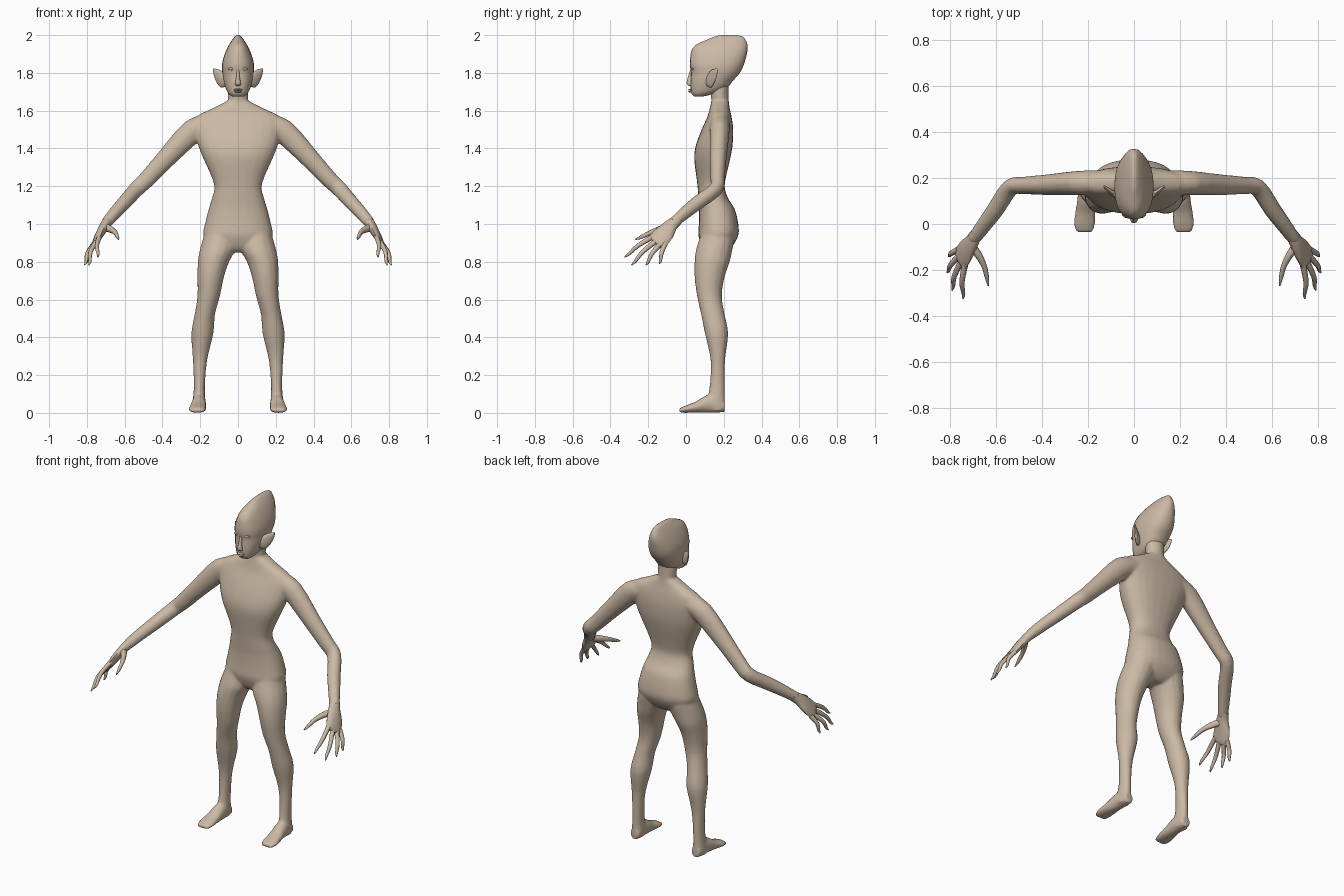
import bpy, bmesh, math
from mathutils import Vector

skin = bpy.data.materials.new("tan_skin")
skin.diffuse_color = (0.60, 0.485, 0.375, 1)


def spline(rows, steps):
    """Smoothly interpolate rows of numbers (Catmull-Rom)."""
    out = []
    for i in range(len(rows) - 1):
        a, b = rows[max(i - 1, 0)], rows[i]
        c, d = rows[i + 1], rows[min(i + 2, len(rows) - 1)]
        for s in range(steps):
            t = s / steps
            out.append([0.5 * (2 * q + (r - p) * t + (2 * p - 5 * q + 4 * r - w) * t * t
                               + (3 * q - p - 3 * r + w) * t ** 3)
                        for p, q, r, w in zip(a, b, c, d)])
    return out + [list(rows[-1])]


def loft(bm, rows, across, axis=None, side=1, sides=16, power=2.0, steps=3):
    """Skin closed rings given as x, y, z, radius along across, other radius."""
    rows = spline(rows, steps)
    pts = [Vector(r[:3]) for r in rows]
    rings = []
    for i, r in enumerate(rows):
        t = Vector(axis) if axis else pts[min(i + 1, len(pts) - 1)] - pts[max(i - 1, 0)]
        t.normalize()
        u = Vector(across)
        u = (u - t * u.dot(t)).normalized()
        v = t.cross(u)
        ring = []
        for k in range(sides):
            a = 2 * math.pi * k / sides
            c, s = math.cos(a), math.sin(a)
            p = (pts[i] + u * r[3] * math.copysign(abs(c) ** (2 / power), c)
                 + v * r[4] * math.copysign(abs(s) ** (2 / power), s))
            ring.append(bm.verts.new((p.x * side, p.y, p.z)))
        rings.append(ring)
    for a, b in zip(rings, rings[1:]):
        for k in range(sides):
            j = (k + 1) % sides
            bm.faces.new((a[k], a[j], b[j], b[k]))
    bm.faces.new(rings[0])
    bm.faces.new(rings[-1])


def upright(rows):
    """z, front y, back y, left x, right x  ->  loft rows."""
    return [((l + r) / 2, (f + b) / 2, z, (r - l) / 2, (b - f) / 2) for z, f, b, l, r in rows]


def finish(bm, name, fuse=False):
    bmesh.ops.recalc_face_normals(bm, faces=bm.faces)
    me = bpy.data.meshes.new(name)
    bm.to_mesh(me)
    bm.free()
    me.materials.append(skin)
    ob = bpy.data.objects.new(name, me)
    bpy.context.collection.objects.link(ob)
    bpy.ops.object.select_all(action='DESELECT')
    ob.select_set(True)
    bpy.context.view_layer.objects.active = ob
    if fuse:  # weld overlapping volumes into one soft skin
        m = ob.modifiers.new("fuse", 'REMESH')
        m.mode, m.voxel_size = 'VOXEL', 0.007
        m = ob.modifiers.new("soften", 'SMOOTH')
        m.factor, m.iterations = 0.5, 8
        m = ob.modifiers.new("thin", 'DECIMATE')
        m.ratio = 0.2
        for m in list(ob.modifiers):
            bpy.ops.object.modifier_apply(modifier=m.name)
    bpy.ops.object.shade_smooth_by_angle(angle=math.radians(60))
    return ob


X, Y, Z = (1, 0, 0), (0, 1, 0), (0, 0, 1)

# Body: torso, neck, legs, feet and arms
body = bmesh.new()
torso = [(0.85, .11, .21, .05), (0.88, .085, .245, .14), (0.94, .065, .277, .183),
         (1.0, .068, .277, .175), (1.08, .07, .258, .155), (1.13, .066, .226, .14),
         (1.19, .062, .205, .125), (1.25, .055, .212, .14), (1.35, .043, .235, .185),
         (1.42, .053, .247, .212), (1.5, .083, .25, .23), (1.565, .112, .242, .225),
         (1.61, .125, .232, .14), (1.65, .135, .226, .06)]
loft(body, upright([(z, f, b, -w, w) for z, f, b, w in torso]), X, Z, sides=24, power=2.3)
loft(body, [(0, .19, 1.54, .05, .05), (0, .182, 1.63, .05, .047), (0, .178, 1.69, .055, .047),
            (0, .175, 1.76, .055, .05)], X, Z)
leg = upright([(.98, .09, .24, .02, .168), (.92, .07, .255, .01, .186), (.86, .052, .245, .015, .203),
               (.8, .045, .232, .047, .213), (.72, .045, .205, .074, .215), (.62, .058, .19, .095, .215),
               (.52, .08, .205, .122, .23), (.42, .1, .224, .13, .247), (.28, .13, .207, .163, .239),
               (.14, .125, .206, .175, .234), (.06, .11, .206, .172, .24), (.01, .12, .2, .175, .24)])
foot = [(.205, .205, .033, .028, .03), (.206, .15, .05, .036, .05), (.208, .1, .045, .039, .045),
        (.212, .05, .03, .044, .029), (.215, .0, .02, .047, .02), (.215, -.035, .013, .036, .012)]
arm = [(.15, .178, 1.53, .055, .05), (.24, .178, 1.492, .053, .064), (.38, .17, 1.348, .045, .052),
       (.48, .167, 1.24, .038, .045), (.537, .158, 1.185, .037, .042), (.60, .065, 1.115, .038, .038),
       (.655, -.01, 1.055, .033, .034), (.697, -.068, 1.005, .028, .03)]
for s in (1, -1):
    loft(body, leg, X, Z, s)
    loft(body, foot, X, Y, s)
    loft(body, arm, Y, None, s)
finish(body, "body", fuse=True)

# Hands: flat palm, four fingers and a thumb
fingers = [((.732, -.17, .935), (.742, -.325, .825)), ((.752, -.165, .905), (.79, -.288, .783)),
           ((.762, -.14, .89), (.812, -.212, .783)), ((.762, -.11, .895), (.806, -.14, .79))]
for s, label in ((1, "left"), (-1, "right")):
    hand = bmesh.new()
    loft(hand, [(.685, -.045, 1.02, .028, .027), (.705, -.08, .992, .037, .026),
                (.73, -.115, .95, .053, .022), (.75, -.15, .91, .054, .016),
                (.755, -.162, .898, .045, .01)], (-.03, -.075, .04), None, s, 12)
    for base, tip in fingers:
        b, t = Vector(base), Vector(tip)
        m = b.lerp(t, .5) + Vector((.01, -.003, .008))
        loft(hand, [(*b, .014, .014), (*m, .0115, .0115), (*b.lerp(t, .85), .008, .008),
                    (*t, .003, .003)], X, None, s, 8)
    loft(hand, [(.71, -.09, .985, .022, .02), (.675, -.135, .972, .019, .016),
                (.65, -.185, .955, .013, .012), (.638, -.235, .932, .010, .009),
                (.632, -.268, .918, .003, .003)], Z, None, s, 8)
    finish(hand, label + "_hand")

# Head: tall skull swept back, with nose and lips
head = bmesh.new()
skull = [(1.675, .045, .09, .03), (1.69, .03, .15, .05), (1.72, .024, .215, .066),
         (1.76, .024, .25, .077), (1.80, .026, .285, .083), (1.84, .02, .305, .085),
         (1.88, .022, .317, .077), (1.92, .03, .326, .062), (1.95, .055, .325, .047),
         (1.975, .11, .315, .031), (1.992, .15, .30, .017), (2.0, .19, .265, .006)]
loft(head, upright([(z, f, b, -w, w) for z, f, b, w in skull]), X, Z, sides=24, power=2.3)
loft(head, [(0, .03, 1.815, .007, .008), (0, .022, 1.78, .009, .012), (0, .018, 1.75, .014, .015),
            (0, .02, 1.738, .016, .014), (0, .027, 1.73, .01, .006)], X, Z, sides=10)
for z, w, d in ((1.711, .024, .011), (1.701, .02, .010)):
    loft(head, [(-w, .034, z, .003, .003), (-w / 2, .025, z, .005, d), (0, .023, z, .005, d),
                (w / 2, .025, z, .005, d), (w, .034, z, .003, .003)], Z, X, sides=8)
finish(head, "head")

# Pointed ears and almond eyes
for s, label in ((1, "left"), (-1, "right")):
    ear = bmesh.new()
    loft(ear, [(.068, .12, 1.757, .03, .02), (.092, .133, 1.768, .045, .014),
               (.115, .15, 1.787, .034, .011), (.128, .16, 1.806, .018, .007),
               (.132, .163, 1.815, .006, .004)], Z, X, s, 12)
    finish(ear, label + "_ear")
    eye = bmesh.new()
    loft(eye, [(.022, .0305, 1.818, .001, .002), (.03, .031, 1.82, .006, .005),
               (.038, .032, 1.821, .007, .005), (.046, .036, 1.821, .005, .005),
               (.053, .041, 1.82, .001, .002)], Z, X, s, 8)
    finish(eye, label + "_eye")
